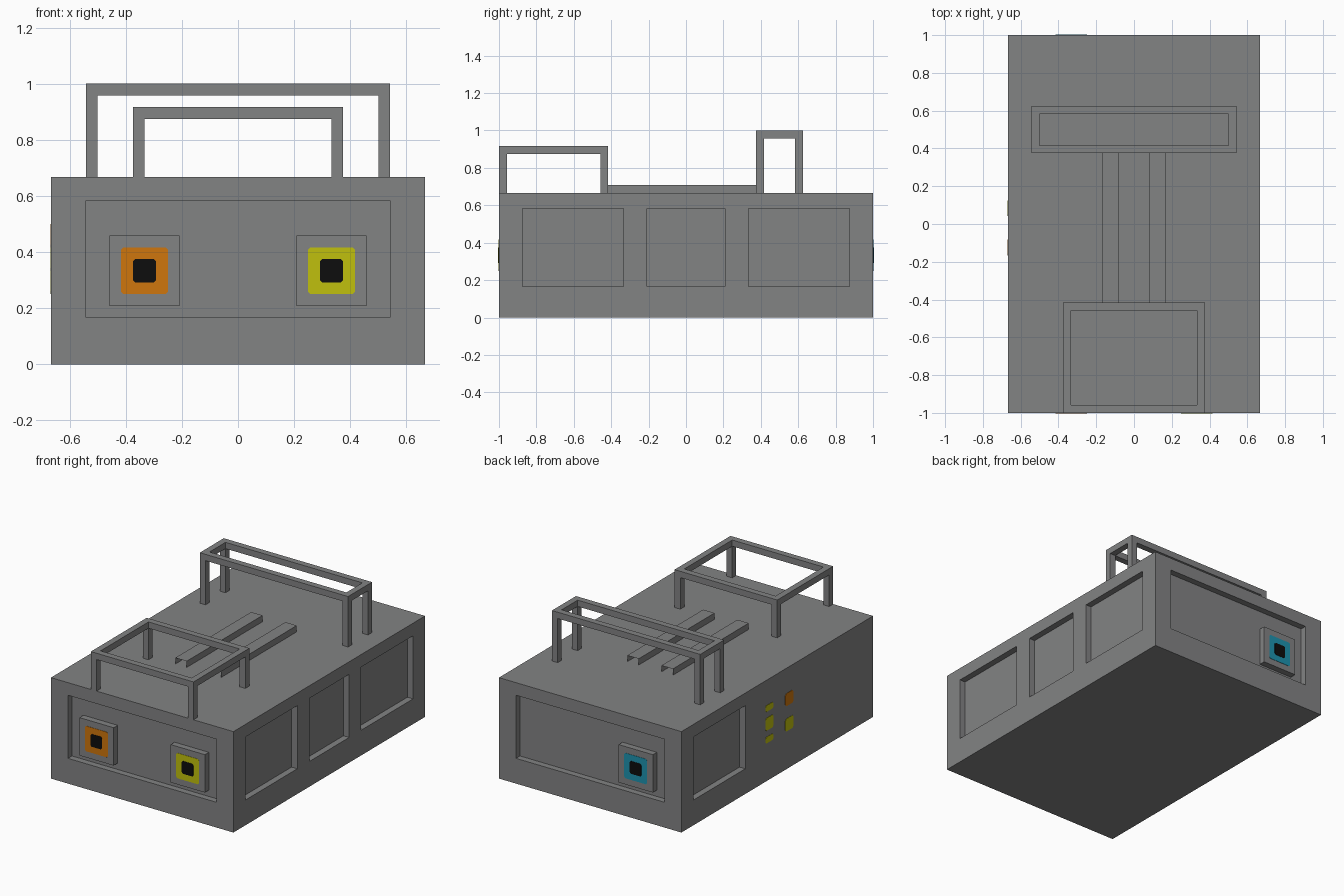
import bpy, bmesh

if "Cube" in bpy.data.objects:
    bpy.data.objects.remove(bpy.data.objects["Cube"])

U = 1 / 24  # modelling unit: body is 32 x 48 x 16 units


def material(name, r, g, b):
    m = bpy.data.materials.new(name)
    m.diffuse_color = (r, g, b, 1)
    m.use_nodes = True
    m.node_tree.nodes["Principled BSDF"].inputs["Base Color"].default_value = m.diffuse_color
    return m


GREY = material("grey metal", 0.225, 0.227, 0.23)
ORANGE = material("orange", 0.62, 0.18, 0.004)
YELLOW = material("yellow", 0.53, 0.53, 0.004)
BLUE = material("blue", 0.013, 0.29, 0.43)
BLACK = material("black", 0.004, 0.004, 0.004)


def add_box(bm, x0, x1, y0, y1, z0, z1):
    """Box from its limits, in units."""
    verts = bmesh.ops.create_cube(bm, size=1)["verts"]
    for v in verts:
        v.co = ((x0 + x1) / 2 * U + v.co.x * (x1 - x0) * U,
                (y0 + y1) / 2 * U + v.co.y * (y1 - y0) * U,
                (z0 + z1) / 2 * U + v.co.z * (z1 - z0) * U)


def finish(bm, name, mat):
    mesh = bpy.data.meshes.new(name)
    bm.normal_update()
    bm.to_mesh(mesh)
    bm.free()
    mesh.materials.append(mat)
    ob = bpy.data.objects.new(name, mesh)
    bpy.context.collection.objects.link(ob)
    return ob


def boxes(name, mat, limits):
    bm = bmesh.new()
    for lim in limits:
        add_box(bm, *lim)
    return finish(bm, name, mat)


def plate(name, mat, axis, side, pos, u, z, w, h, clip, lift):
    """Thin clipped-corner plate on a wall facing side along axis (0 = x, 1 = y)."""
    a, b = w / 2, h / 2
    outline = [(-a + clip, -b), (a - clip, -b), (a, -b + clip), (a, b - clip),
               (a - clip, b), (-a + clip, b), (-a, b - clip), (-a, -b + clip)]
    bm = bmesh.new()
    verts = []
    for p, q in outline:
        d = side * pos * U
        co = (d, (u + p) * U, (z + q) * U) if axis == 0 else ((u + p) * U, d, (z + q) * U)
        verts.append(bm.verts.new(co))
    face = bm.faces.new(verts)
    new = bmesh.ops.extrude_face_region(bm, geom=[face])["geom"]
    for v in new:
        if isinstance(v, bmesh.types.BMVert):
            v.co[axis] += side * lift
    bmesh.ops.recalc_face_normals(bm, faces=bm.faces)
    return finish(bm, name, mat)


# Body with shallow recessed panels; the left side has only its rear panel
body = boxes("body", GREY, [(-16, 16, -24, 24, 0, 16)])
cutter = boxes("panel_cutter", GREY, [
    (-13, 13, -25, -23, 4, 14),
    (-13, 13, 23, 25, 4, 14),
    (15, 17, -21, -8, 4, 14),
    (15, 17, -5, 5, 4, 14),
    (15, 17, 8, 21, 4, 14),
    (-17, -15, 8, 21, 4, 14),
])
cutter.hide_render = True
mod = body.modifiers.new("panels", 'BOOLEAN')
mod.operation = 'DIFFERENCE'
mod.solver = 'EXACT'
mod.object = cutter
bpy.context.view_layer.objects.active = body
bpy.ops.object.modifier_apply(modifier=mod.name)
bpy.data.objects.remove(cutter)

# Socket blocks inside the front and back recesses, each with a coloured port
for name, side, x, colour in (("front_left", -1, -8, ORANGE),
                              ("front_right", -1, 8, YELLOW),
                              ("back", 1, -8, BLUE)):
    y0, y1 = sorted((side * 23, side * 24))
    boxes(name + "_socket", GREY, [(x - 3, x + 3, y0, y1, 5, 11)])
    plate(name + "_port", colour, 1, side, 24, x, 8, 4, 4, 0.2, 0.002)
    plate(name + "_port_hole", BLACK, 1, side, 24, x, 8, 2, 2, 0.2, 0.004)

# Indicator lights on the left side
for i, (y, z, h, colour) in enumerate(((2, 11.5, 1, YELLOW), (2, 9, 2, YELLOW),
                                       (2, 6.5, 1, YELLOW), (-3, 11, 2, ORANGE),
                                       (-3, 7, 2, YELLOW))):
    plate("indicator_%d" % (i + 1), colour, 0, -1, 16, y, z, 2, h, 0.25, 0.002)


# Open frames on top: four posts and a square-section ring
def frame(name, x, y0, y1, top):
    parts = [(-x, x, y0, y0 + 1, top - 1, top), (-x, x, y1 - 1, y1, top - 1, top)]
    for px in (-x, x - 1):
        parts.append((px, px + 1, y0 + 1, y1 - 1, top - 1, top))
        for py in (y0, y1 - 1):
            parts.append((px, px + 1, py, py + 1, 16, top - 1))
    boxes(name, GREY, parts)


frame("front_frame", 9, -24, -10, 22)
frame("rear_frame", 13, 9, 15, 24)

# Two open-ended channels joining the frames
for name, x in (("left_channel", -3), ("right_channel", 3)):
    bm = bmesh.new()
    add_box(bm, x - 1, x + 1, -10, 9, 16, 17)
    bm.normal_update()
    ends = [f for f in bm.faces if abs(f.normal.y) > 0.5 or f.normal.z < -0.5]
    bmesh.ops.delete(bm, geom=ends, context='FACES')
    finish(bm, name, GREY)
